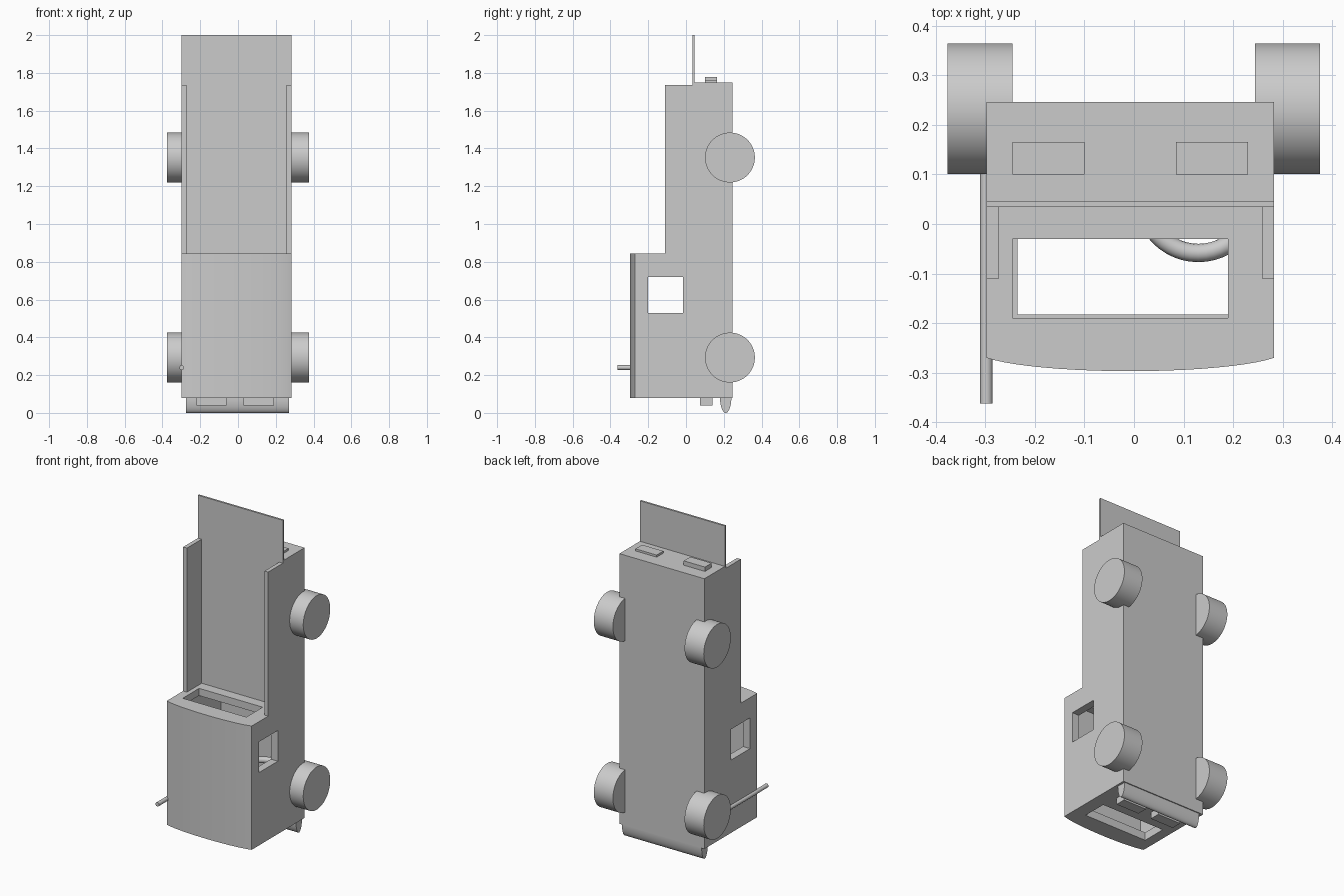
import bpy, bmesh, math
from mathutils import Matrix

if "Cube" in bpy.data.objects:
    bpy.data.objects.remove(bpy.data.objects["Cube"], do_unlink=True)

grey = bpy.data.materials.new("plain grey")
grey.use_nodes = True
GREY = (0.6, 0.6, 0.6, 1)
grey.diffuse_color = GREY
grey.node_tree.nodes["Principled BSDF"].inputs["Base Color"].default_value = GREY


def finish(name, bm, smooth=False):
    bmesh.ops.recalc_face_normals(bm, faces=bm.faces)
    mesh = bpy.data.meshes.new(name)
    bm.to_mesh(mesh)
    bm.free()
    mesh.materials.append(grey)
    obj = bpy.data.objects.new(name, mesh)
    bpy.context.collection.objects.link(obj)
    if smooth:
        select(obj)
        bpy.ops.object.shade_smooth_by_angle(angle=math.radians(35))
    return obj


def select(obj):
    bpy.ops.object.select_all(action='DESELECT')
    obj.select_set(True)
    bpy.context.view_layer.objects.active = obj


def box(name, x, y, z):
    bm = bmesh.new()
    bmesh.ops.create_cube(bm, size=1)
    for v in bm.verts:
        for i, (a, b) in enumerate((x, y, z)):
            v.co[i] = b if v.co[i] > 0 else a
    return finish(name, bm)


def prism(name, points, direction, smooth=False):
    bm = bmesh.new()
    face = bm.faces.new([bm.verts.new(p) for p in points])
    top = bmesh.ops.extrude_face_region(bm, geom=[face])["geom"]
    bmesh.ops.translate(bm, vec=direction,
                        verts=[g for g in top if isinstance(g, bmesh.types.BMVert)])
    return finish(name, bm, smooth)


def cylinder(name, radius, axis, centre, length, sides):
    bm = bmesh.new()
    bmesh.ops.create_cone(bm, cap_ends=True, segments=sides, radius1=radius,
                          radius2=radius, depth=length,
                          matrix=Matrix.Translation(centre)
                          @ Matrix.Rotation(math.pi / 2, 4, axis))
    return finish(name, bm, True)


def cut(target, x, y, z):
    cutter = box("cutter", x, y, z)
    cutter.hide_render = True
    mod = target.modifiers.new("cut", 'BOOLEAN')
    mod.operation, mod.solver, mod.object = 'DIFFERENCE', 'EXACT', cutter
    select(target)
    bpy.ops.object.modifier_apply(modifier=mod.name)
    bpy.data.objects.remove(cutter, do_unlink=True)


# Body: full length block with a gently bowed roof
L, R, BACK = -0.298, 0.283, 0.246
mid, half = (L + R) / 2, (R - L) / 2
STEPS = 20
outline = [(L, BACK, 0.08), (R, BACK, 0.08)]
for i in range(STEPS + 1):
    t = math.pi * (0.12 + 0.76 * i / STEPS)
    bow = (math.sin(t) - math.sin(math.pi * 0.12)) / (1 - math.sin(math.pi * 0.12))
    outline.append((mid + half * math.cos(t) / math.cos(math.pi * 0.12),
                    -0.27 - 0.027 * bow, 0.08))
body = prism("truck_body", outline, (0, 0, 1.67))

# Cargo bed, lower side walls and tail step
cut(body, (-1, 1), (-1, -0.11), (0.845, 3))
cut(body, (-0.272, 0.258), (-1, 0.034), (0.845, 3))
cut(body, (-1, 1), (-1, 0.034), (1.735, 3))

# Cabin interior and its window openings
cut(body, (-0.25, 0.235), (-0.24, 0.19), (0.13, 0.8))
cut(body, (-1, 1), (-0.2, -0.015), (0.53, 0.72))
cut(body, (-0.245, 0.19), (-0.19, -0.03), (0.7, 1))
cut(body, (-0.235, 0.2), (-0.183, -0.03), (0, 0.3))
select(body)
bpy.ops.object.shade_smooth_by_angle(angle=math.radians(20))

# Open tailgate
box("tailgate", (L, R), (0.034, 0.046), (1.73, 2))

# Wheels
for end, z in (("front", 0.293), ("rear", 1.352)):
    for side, x in (("right", -0.311), ("left", 0.31)):
        cylinder(f"{end}_{side}_wheel", 0.132, 'Y', (x, 0.2325, z), 0.131, 64)

# Lamps
box("right_headlight", (-0.22, -0.06), (0.075, 0.14), (0.04, 0.1))
box("left_headlight", (0.03, 0.19), (0.075, 0.14), (0.04, 0.1))
box("right_tail_light", (-0.245, -0.1), (0.1, 0.165), (1.74, 1.777))
box("left_tail_light", (0.085, 0.23), (0.1, 0.165), (1.74, 1.763))

# Rounded bumper
oval = [(-0.275, 0.21 + 0.03 * math.cos(a), 0.08 + 0.08 * math.sin(a))
        for a in (math.tau * i / 40 for i in range(40))]
prism("front_bumper", oval, (0.545, 0, 0), True)

# Antenna rod along the side
cylinder("antenna", 0.0125, 'X', (-0.298, -0.09, 0.24), 0.545, 24)

# Steering wheel
bpy.ops.mesh.primitive_torus_add(major_radius=0.1115, minor_radius=0.0185,
                                 major_segments=48, minor_segments=16,
                                 location=(0.13, 0.053, 0.42))
wheel = bpy.context.object
wheel.name = "steering_wheel"
wheel.data.materials.append(grey)
bpy.ops.object.shade_smooth_by_angle()
